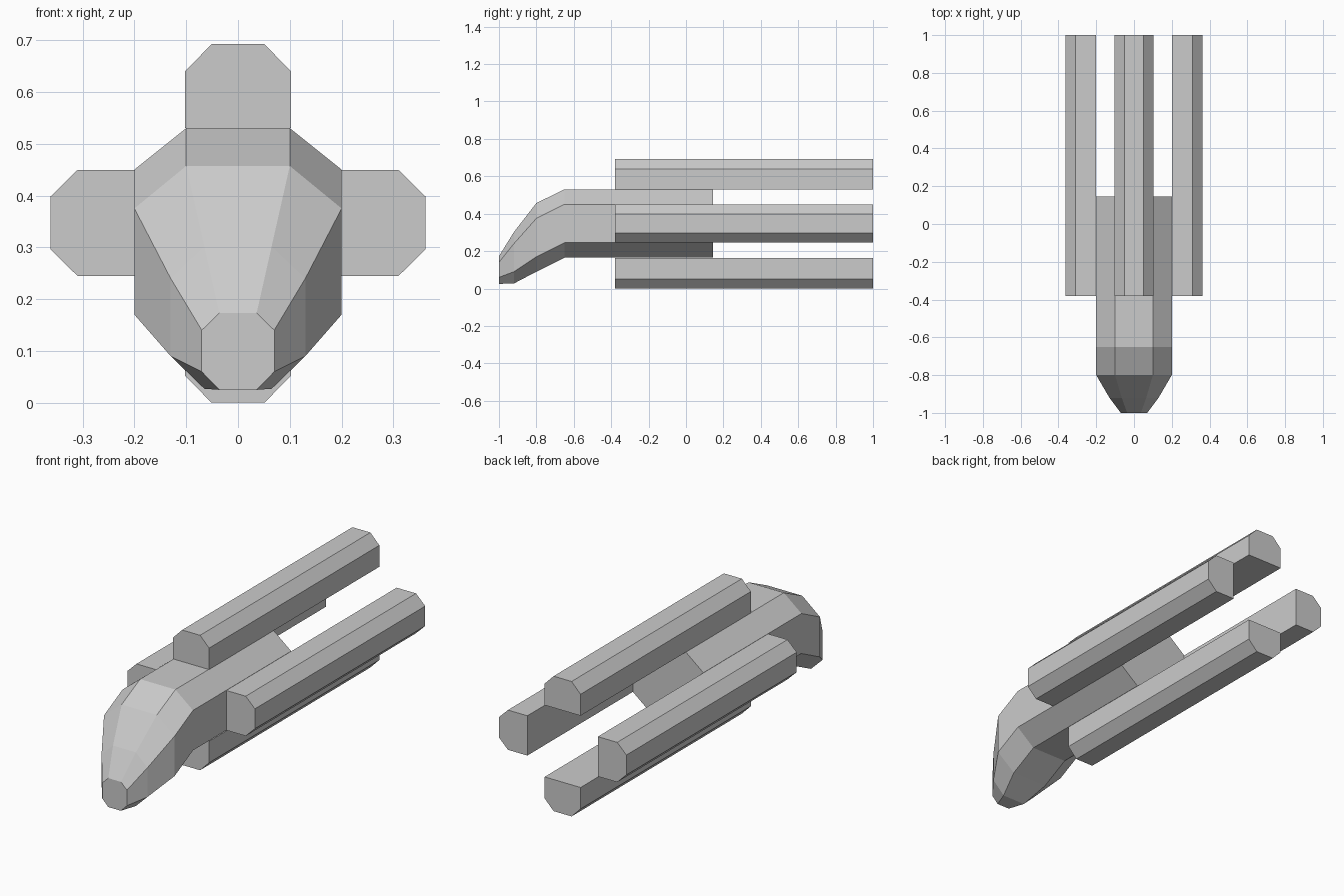
import bpy, bmesh, math

if "Cube" in bpy.data.objects:
    bpy.data.objects.remove(bpy.data.objects["Cube"])


def loft(name, rings):
    """Skin a list of equal-length vertex rings and cap both ends."""
    bm = bmesh.new()
    loops = [[bm.verts.new(p) for p in ring] for ring in rings]
    n = len(loops[0])
    for a, b in zip(loops, loops[1:]):
        for i in range(n):
            j = (i + 1) % n
            bm.faces.new((a[i], a[j], b[j], b[i]))
    bm.faces.new(loops[0])
    bm.faces.new(loops[-1])
    bmesh.ops.recalc_face_normals(bm, faces=bm.faces)
    mesh = bpy.data.meshes.new(name)
    bm.to_mesh(mesh)
    bm.free()
    obj = bpy.data.objects.new(name, mesh)
    bpy.context.collection.objects.link(obj)
    return obj


def octagon(y, x_in, x_out, top, upper, lower, bottom):
    right = [(x_in, bottom), (x_out, lower), (x_out, upper), (x_in, top)]
    left = [(-x, z) for x, z in reversed(right)]
    return [(x, y, z) for x, z in right + left]


# Hull with a drooping, tapering nose
loft("hull", [octagon(*s) for s in (
    (0.145, 0.10, 0.20, 0.53, 0.45, 0.245, 0.165),
    (-0.65, 0.10, 0.20, 0.53, 0.45, 0.245, 0.165),
    (-0.80, 0.10, 0.20, 0.457, 0.375, 0.17, 0.09),
    (-0.92, 0.065, 0.13, 0.302, 0.24, 0.09, 0.027),
    (-1.00, 0.036, 0.07, 0.173, 0.14, 0.06, 0.025),
)])

# Four long booms, chamfered on the outer edges, flat against the hull
boom_profile = [(-0.102, 0), (0.102, 0), (0.102, 0.11), (0.051, 0.162),
                (-0.051, 0.162), (-0.102, 0.11)]
for name, x, z, turn in (("top_boom", 0, 0.53, 0),
                         ("left_boom", -0.2, 0.347, -90),
                         ("bottom_boom", 0, 0.163, 180),
                         ("right_boom", 0.2, 0.347, 90)):
    boom = loft(name, [[(u, y, v) for u, v in boom_profile]
                       for y in (-0.38, 1.0)])
    boom.location = (x, 0, z)
    boom.rotation_euler = (0, math.radians(turn), 0)
    if turn == 180:
        boom.location.z = 0.162
